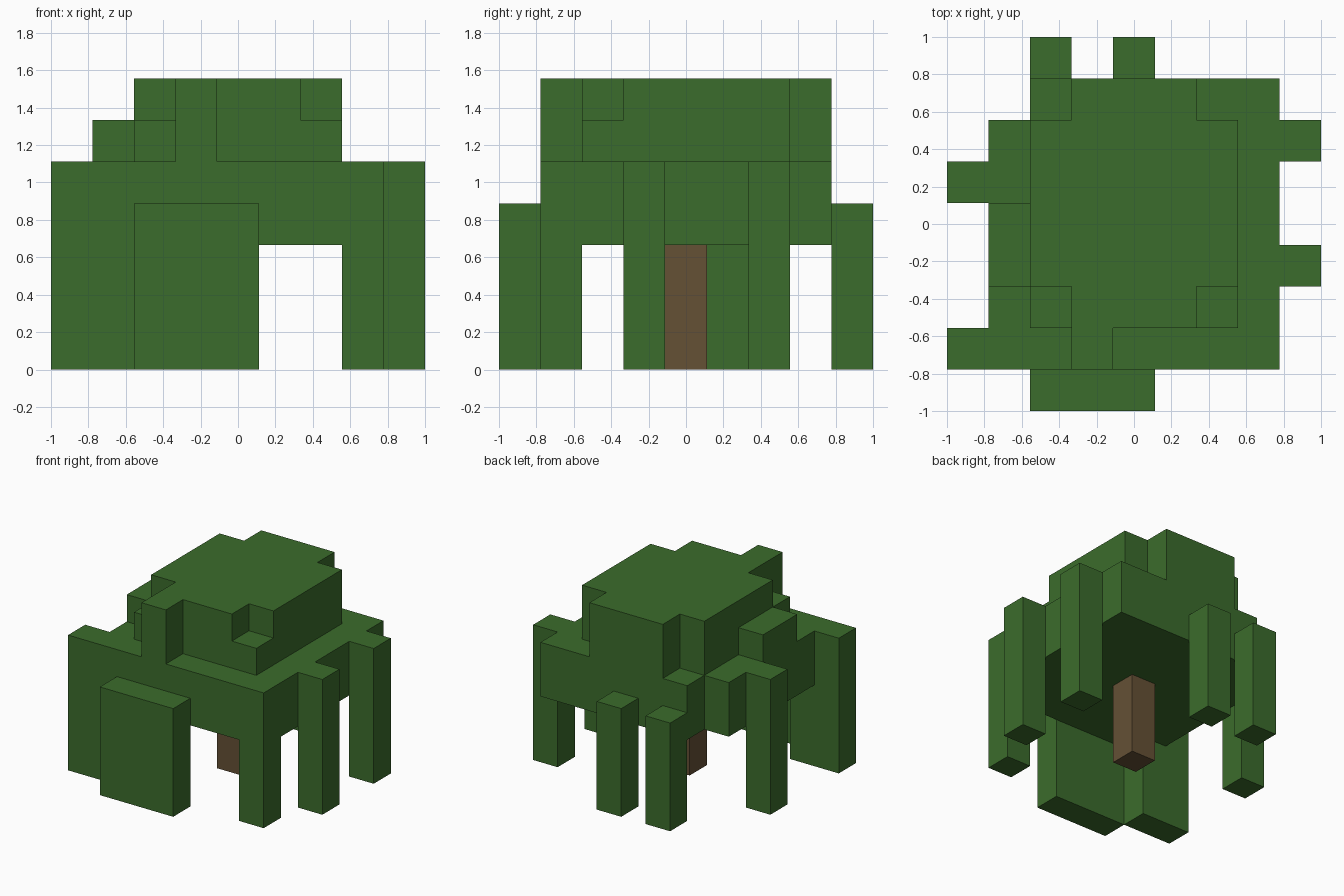
import bpy, bmesh
from itertools import product
from mathutils import Vector

if "Cube" in bpy.data.objects:
    bpy.data.objects.remove(bpy.data.objects["Cube"], do_unlink=True)

UNIT = 2 / 9                      # edge of one block
MIDDLE = Vector((4.5, 4.5, 0))    # grid centre on the ground


def material(name, rgb):
    m = bpy.data.materials.new(name)
    m.use_nodes = True
    colour = (*rgb, 1)
    m.diffuse_color = colour
    m.node_tree.nodes["Principled BSDF"].inputs["Base Color"].default_value = colour
    return m


def box(x0, x1, y0, y1, z0, z1):
    """Block cells filling a box; upper bounds are exclusive."""
    return set(product(range(x0, x1), range(y0, y1), range(z0, z1)))


def build(name, cells, solid, mat):
    """Mesh only the outer block faces, merged into flat regions."""
    bm = bmesh.new()
    for cell in cells:
        for axis, side in product(range(3), (0, 1)):
            step = [0, 0, 0]
            step[axis] = 2 * side - 1
            if tuple(c + s for c, s in zip(cell, step)) in solid:
                continue
            u, v = Vector((0, 0, 0)), Vector((0, 0, 0))
            u[(axis + 1) % 3] = v[(axis + 2) % 3] = 1
            start = Vector(cell)
            start[axis] += side
            ring = [start, start + u, start + u + v, start + v]
            if not side:
                ring.reverse()
            bm.faces.new([bm.verts.new((p - MIDDLE) * UNIT) for p in ring])
    bmesh.ops.remove_doubles(bm, verts=bm.verts, dist=UNIT / 100)
    bmesh.ops.dissolve_limit(bm, angle_limit=0.01, verts=bm.verts, edges=bm.edges)
    bmesh.ops.triangulate(bm, faces=[f for f in bm.faces if len(f.verts) > 4])
    mesh = bpy.data.meshes.new(name)
    bm.to_mesh(mesh)
    bm.free()
    mesh.materials.append(mat)
    obj = bpy.data.objects.new(name, mesh)
    bpy.context.collection.objects.link(obj)


green = material("leaf green", (0.044, 0.150, 0.025))
brown = material("bark brown", (0.130, 0.082, 0.036))

# Wide lower canopy with one cut corner
canopy = box(1, 8, 1, 8, 3, 5) - box(1, 2, 7, 8, 3, 5)

# Crown with stepped corners, a front bump and a side ledge
crown = box(2, 7, 2, 7, 5, 7) | box(3, 6, 7, 8, 5, 7)
crown -= box(2, 3, 2, 3, 6, 7) | box(6, 7, 2, 3, 6, 7)
crown |= box(3, 4, 1, 2, 5, 7) | box(1, 2, 3, 5, 5, 6)

# Leaf strands hanging to the ground: column, row, height
strands = set()
for x, y, top in ((8, 3, 5), (8, 6, 5), (0, 5, 5), (0, 1, 5),
                  (1, 1, 3), (7, 1, 3), (2, 8, 4), (4, 8, 4)):
    strands |= box(x, x + 1, y, y + 1, 0, top)

# Broad leaf curtain at the front, and the trunk
curtain = box(2, 5, 0, 1, 0, 4)
trunk = box(4, 5, 4, 5, 0, 3)

solid = canopy | crown | strands | curtain | trunk
for name, cells, mat in (("lower_canopy", canopy, green), ("crown", crown, green),
                         ("hanging_strands", strands, green),
                         ("front_curtain", curtain, green), ("trunk", trunk, brown)):
    build(name, cells, solid, mat)
